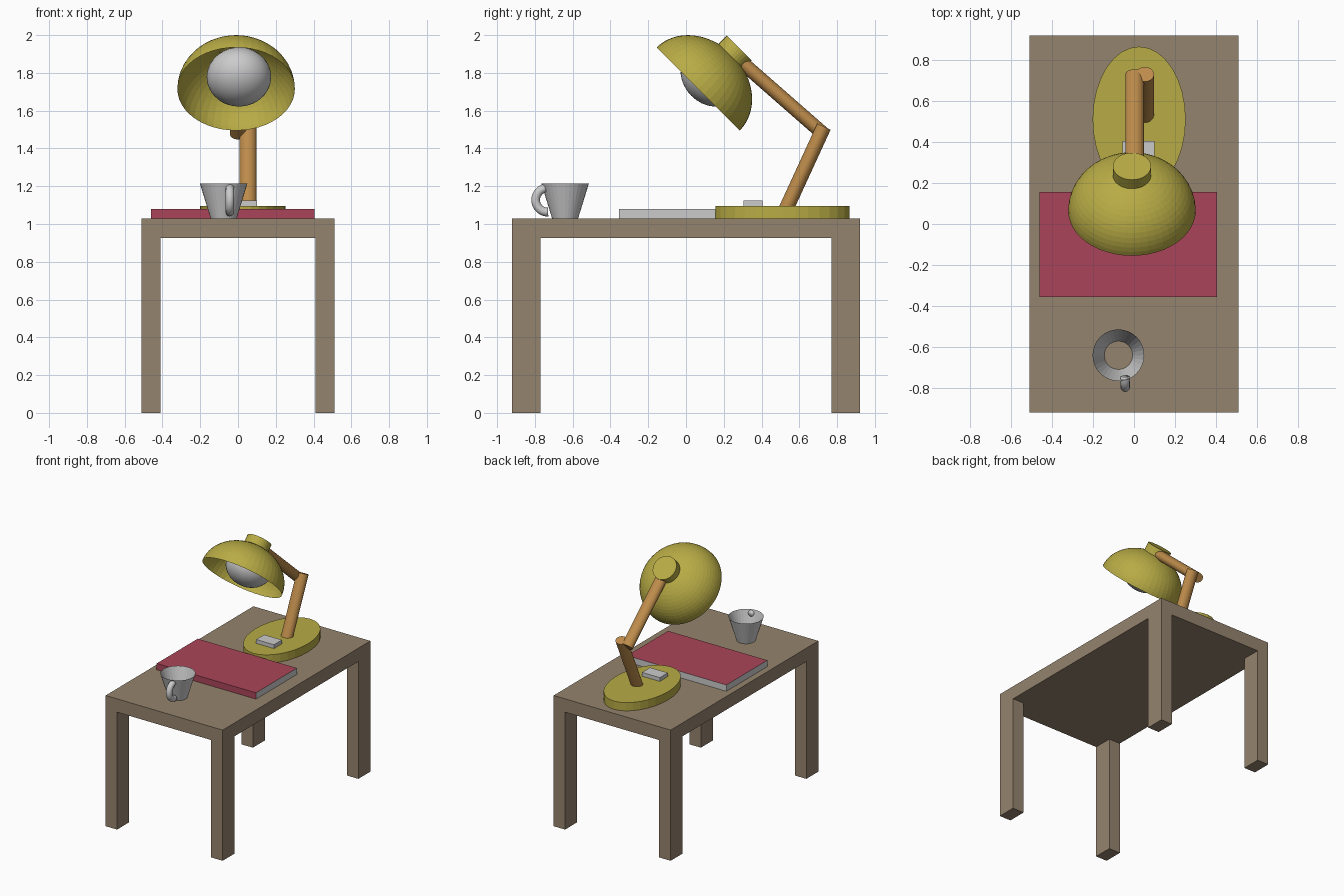
import bpy, bmesh, math
from mathutils import Vector, Matrix

if "Cube" in bpy.data.objects:
    bpy.data.objects.remove(bpy.data.objects["Cube"])


def material(name, rgb):
    m = bpy.data.materials.new(name)
    m.diffuse_color = (*rgb, 1)
    m.use_nodes = True
    m.node_tree.nodes["Principled BSDF"].inputs["Base Color"].default_value = m.diffuse_color
    return m


WOOD = material("table_wood", (0.30, 0.23, 0.155))
YELLOW = material("yellow_paint", (0.48, 0.41, 0.06))
ARM = material("arm_wood", (0.51, 0.26, 0.07))
RED = material("red_cover", (0.40, 0.06, 0.10))
PAGES = material("pages", (0.55, 0.55, 0.55))


def finish(name, bm, mats=(), smooth=False):
    bmesh.ops.recalc_face_normals(bm, faces=bm.faces)
    me = bpy.data.meshes.new(name)
    bm.to_mesh(me)
    bm.free()
    for m in mats:
        me.materials.append(m)
    for p in me.polygons:
        p.use_smooth = smooth
    ob = bpy.data.objects.new(name, me)
    bpy.context.collection.objects.link(ob)
    return ob


def box_bm(x0, x1, y0, y1, z0, z1):
    bm = bmesh.new()
    mat = Matrix.Translation(((x0 + x1) / 2, (y0 + y1) / 2, (z0 + z1) / 2))
    bmesh.ops.create_cube(bm, size=1, matrix=mat @ Matrix.Diagonal((x1 - x0, y1 - y0, z1 - z0, 1)))
    return bm


def aimed(center, axis):
    rot = Vector(axis).to_track_quat('Z', 'Y').to_matrix().to_4x4()
    return Matrix.Translation(center) @ rot


def rod(name, a, b, rx, ry, mat, segs=32):
    a, b = Vector(a), Vector(b)
    bm = bmesh.new()
    bmesh.ops.create_cone(bm, cap_ends=True, segments=segs, radius1=1, radius2=1, depth=(b - a).length,
                          matrix=aimed((a + b) / 2, b - a) @ Matrix.Diagonal((rx, ry, 1, 1)))
    return finish(name, bm, [mat])


# Table: slab cut at the leg lines, corner faces pulled down into legs
bm = box_bm(-0.51, 0.51, -0.92, 0.92, 0.925, 1.03)
for axis, d in ((0, 0.41), (1, 0.77)):
    for s in (-1, 1):
        co, no = Vector(), Vector()
        co[axis], no[axis] = s * d, 1
        bmesh.ops.bisect_plane(bm, geom=bm.verts[:] + bm.edges[:] + bm.faces[:], plane_co=co, plane_no=no)
corners = []
for f in bm.faces:
    c = f.calc_center_median()
    if c.z < 0.926 and abs(c.x) > 0.42 and abs(c.y) > 0.78:
        corners.append(f)
for f in bmesh.ops.extrude_discrete_faces(bm, faces=corners)["faces"]:
    for v in f.verts:
        v.co.z = 0
finish("table", bm, [WOOD])

# Book: red cover and spine, grey page edges on the other three sides
bm = box_bm(-0.46, 0.405, -0.355, 0.155, 1.03, 1.08)
bm.normal_update()
for f in bm.faces:
    f.material_index = 0 if abs(f.normal.z) > 0.5 or f.normal.y < -0.5 else 1
finish("book", bm, [RED, PAGES])

# Lamp base and switch
rod("lamp_base", (0.025, 0.51, 1.03), (0.025, 0.51, 1.095), 0.227, 0.355, YELLOW)
finish("lamp_switch", box_bm(-0.055, 0.10, 0.305, 0.405, 1.09, 1.125))

# Lamp arms
rod("lower_arm", (0.053, 0.53, 1.08), (0.053, 0.73, 1.515), 0.045, 0.039, ARM)
rod("upper_arm", (0.003, 0.25, 1.895), (0.003, 0.73, 1.475), 0.045, 0.037, ARM)

# Lamp shade: half ellipsoid tilted 45 degrees, with its neck and bulb
tilt = Vector((0, 1, 1)).normalized()
mouth = Vector((-0.01, 0.065, 1.715))
bm = bmesh.new()
bmesh.ops.create_uvsphere(bm, u_segments=48, v_segments=32, radius=1)
bmesh.ops.delete(bm, geom=[v for v in bm.verts if v.co.z < -0.01], context='VERTS')
bm.transform(aimed(mouth, tilt) @ Matrix.Diagonal((0.311, 0.311, 0.256, 1)))
finish("lamp_shade", bm, [YELLOW])
rod("shade_neck", mouth + tilt * 0.235, mouth + tilt * 0.306, 0.093, 0.093, YELLOW)

bm = bmesh.new()
bmesh.ops.create_uvsphere(bm, u_segments=32, v_segments=16, radius=1,
                          matrix=aimed(mouth + tilt * 0.09 + Vector((0.015, 0, 0)), tilt)
                          @ Matrix.Diagonal((0.171, 0.171, 0.142, 1)))
finish("bulb", bm, smooth=True)

# Mug: open tapered cup
bm = bmesh.new()
bmesh.ops.create_cone(bm, cap_ends=True, segments=32, radius1=0.069, radius2=0.126, depth=0.185,
                      matrix=Matrix.Translation((-0.076, -0.64, 1.1225)))
top = [f for f in bm.faces if f.calc_center_median().z > 1.2]
bmesh.ops.delete(bm, geom=top, context='FACES_ONLY')
finish("mug", bm)

# Mug handle: round tube along an arc that ends at the cup wall
bm = bmesh.new()
rings = []
for i in range(17):
    a = math.radians(100 + 172 * i / 16)
    ring = []
    for j in range(12):
        t = math.tau * j / 12
        r = 0.064 + 0.023 * math.cos(t)
        ring.append(bm.verts.new((-0.043 + 0.023 * math.sin(t),
                                  -0.732 + r * math.cos(a), 1.127 + r * math.sin(a))))
    rings.append(ring)
for p, q in zip(rings, rings[1:]):
    for j in range(12):
        k = (j + 1) % 12
        bm.faces.new((p[j], p[k], q[k], q[j]))
bm.faces.new(rings[0])
bm.faces.new(rings[-1])
finish("mug_handle", bm, smooth=True)
